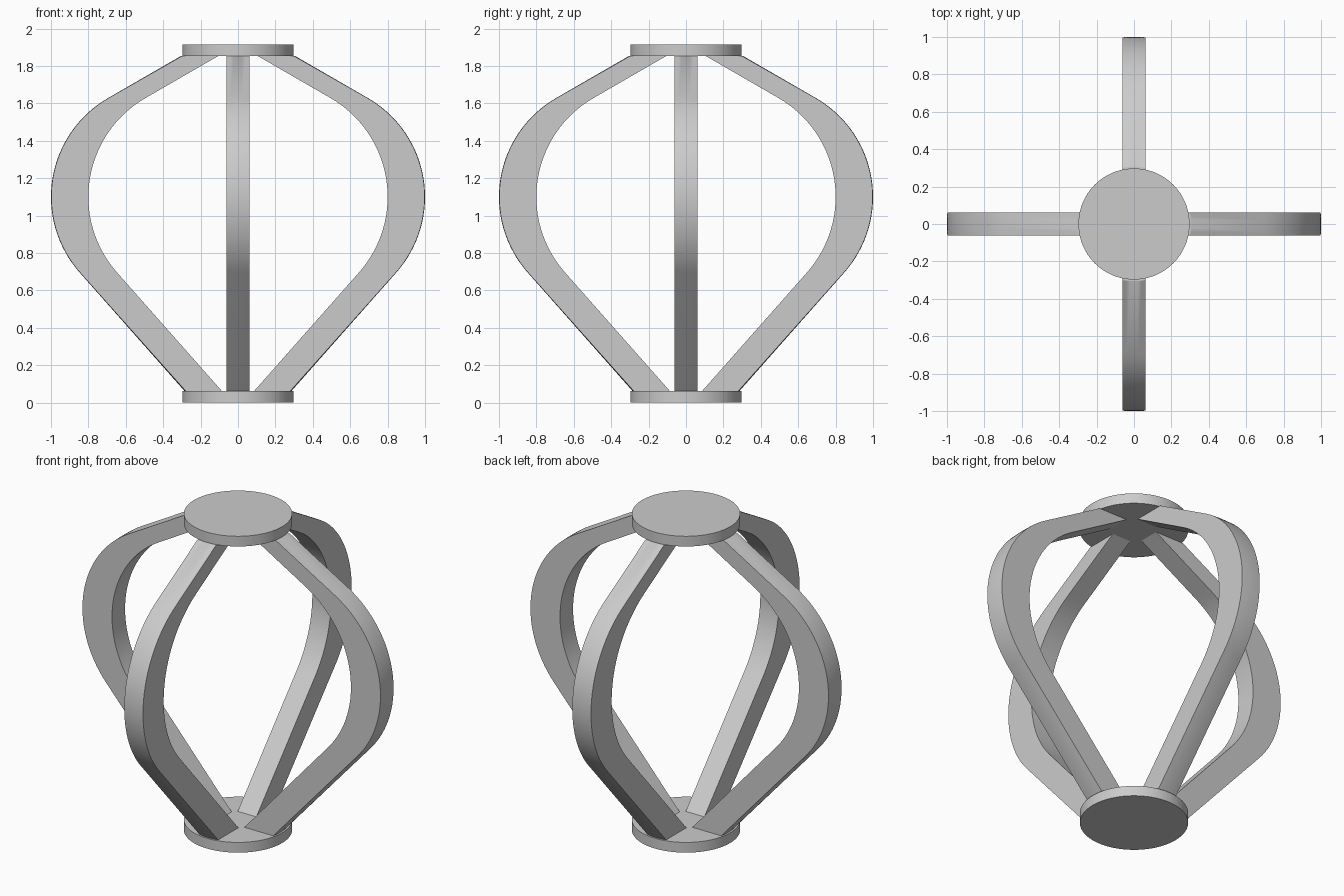
import bpy, bmesh
from math import sin, cos, tan, radians, pi, sqrt

cube = bpy.data.objects.get("Cube")
if cube:
    bpy.data.objects.remove(cube)

GREY = (0.6, 0.6, 0.6, 1)
mat = bpy.data.materials.new("plain grey")
mat.use_nodes = True
mat.diffuse_color = GREY
mat.node_tree.nodes["Principled BSDF"].inputs["Base Color"].default_value = GREY

HEIGHT = 1.915
PLATE = 0.062           # plate thickness
PLATE_R = 0.297
HALF_W = 0.0625         # half width of a rib
DEPTH = 0.2             # radial depth of a rib
ARC_R, ARC_Z = 0.61, 1.1
ARC_X = 1 - ARC_R
LOW, HIGH = radians(-41.5), radians(60)


def finish(obj):
    obj.data.materials.append(mat)
    bpy.ops.object.select_all(action='DESELECT')
    obj.select_set(True)
    bpy.context.view_layer.objects.active = obj
    bpy.ops.object.shade_smooth_by_angle(angle=radians(30))


def add_plate(name, z):
    bpy.ops.mesh.primitive_cylinder_add(vertices=96, radius=PLATE_R, depth=PLATE,
                                        location=(0, 0, z))
    obj = bpy.context.object
    obj.name = name
    finish(obj)


def rib_profile(steps=32):
    """Outer edge: a bulging arc continued by its two tangent lines."""
    arc = []
    for i in range(steps + 1):
        a = LOW + (HIGH - LOW) * i / steps
        arc.append((ARC_X + ARC_R * cos(a), ARC_Z + ARC_R * sin(a)))

    def extend(point, angle, z):
        return (point[0] - (z - point[1]) * tan(angle), z)

    return ([extend(arc[0], LOW, PLATE)] + arc
            + [extend(arc[-1], HIGH, HEIGHT - PLATE)])


def rib_mesh(cols=6):
    """Outer face is rounded about the centre axis, inner face is flat across."""
    bm = bmesh.new()
    loops = []
    for r, z in rib_profile():
        ys = [HALF_W * (2 * j / cols - 1) for j in range(cols + 1)]
        ring = [(sqrt(r * r - y * y), y, z) for y in ys]
        ring += [(r - DEPTH, HALF_W, z), (r - DEPTH, -HALF_W, z)]
        loops.append([bm.verts.new(p) for p in ring])
    for a, b in zip(loops, loops[1:]):
        n = len(a)
        for j in range(n):
            k = (j + 1) % n
            bm.faces.new((a[j], a[k], b[k], b[j]))
    bm.faces.new(loops[0][::-1])
    bm.faces.new(loops[-1])
    bmesh.ops.recalc_face_normals(bm, faces=bm.faces)
    mesh = bpy.data.meshes.new("rib")
    bm.to_mesh(mesh)
    bm.free()
    return mesh


# End plates
add_plate("bottom_plate", PLATE / 2)
add_plate("top_plate", HEIGHT - PLATE / 2)

# Four curved ribs around the axis
for i, side in enumerate(("left", "back", "right", "front")):
    rib = bpy.data.objects.new(side + "_rib", rib_mesh())
    bpy.context.collection.objects.link(rib)
    rib.rotation_euler.z = i * pi / 2
    finish(rib)
